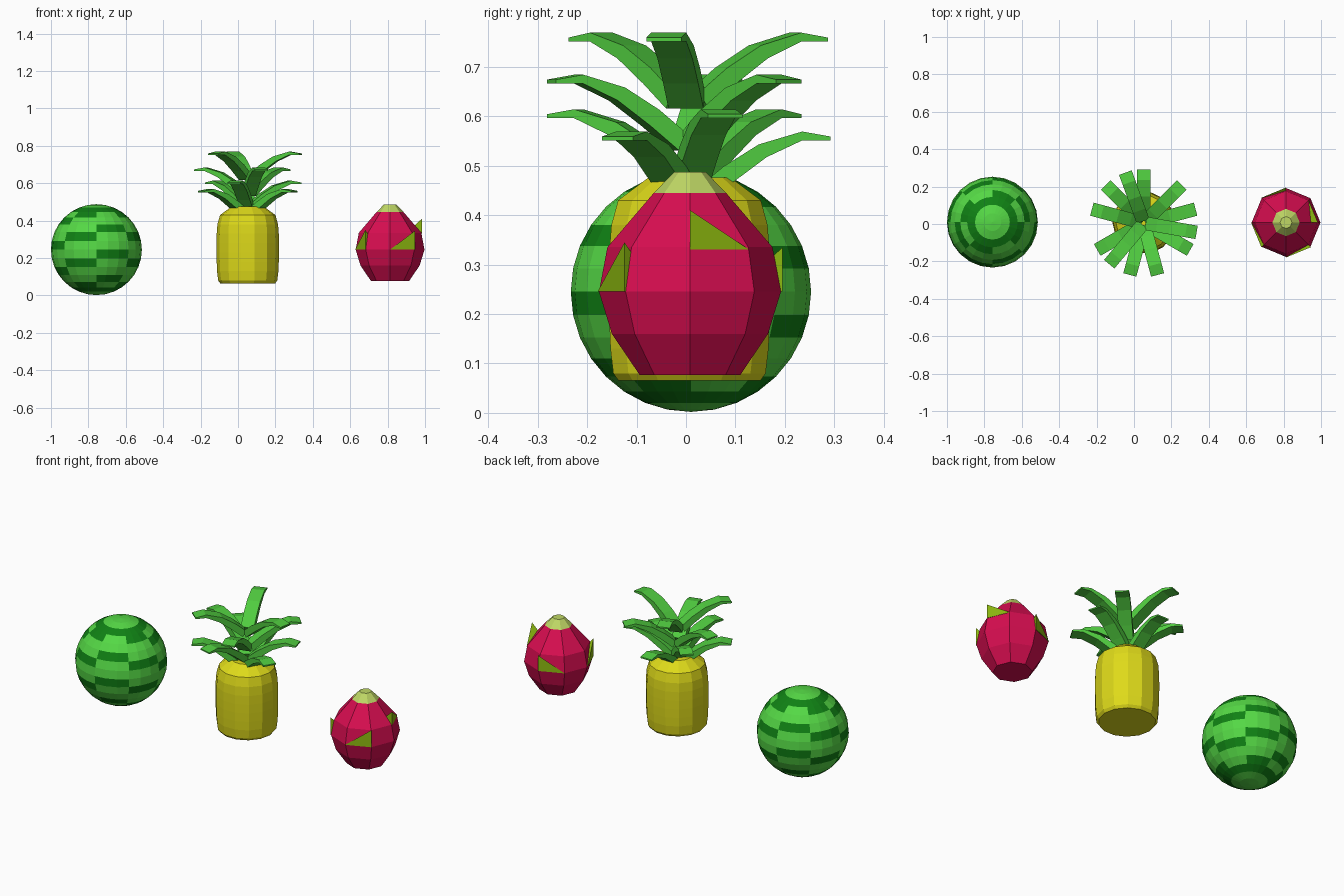
import bpy, bmesh
from math import sin, cos, radians, pi
from mathutils import Vector

if "Cube" in bpy.data.objects:
    bpy.data.objects.remove(bpy.data.objects["Cube"])


def material(name, rgb):
    m = bpy.data.materials.new(name)
    m.diffuse_color = (*rgb, 1)
    m.use_nodes = True
    m.node_tree.nodes["Principled BSDF"].inputs["Base Color"].default_value = m.diffuse_color
    return m


LIGHT = material("light_green", (0.09, 0.69, 0.06))
DARK = material("dark_green", (0.005, 0.22, 0.007))
YELLOW = material("yellow", (0.73, 0.70, 0.01))
LEAF = material("leaf_green", (0.08, 0.60, 0.05))
PINK = material("pink", (0.68, 0.004, 0.08))
LIME = material("lime", (0.27, 0.49, 0.005))
PALE = material("pale_lime", (0.52, 0.68, 0.13))


def finish(bm, name, loc, *mats):
    bmesh.ops.recalc_face_normals(bm, faces=bm.faces)
    me = bpy.data.meshes.new(name)
    bm.to_mesh(me)
    bm.free()
    for m in mats:
        me.materials.append(m)
    ob = bpy.data.objects.new(name, me)
    ob.location = loc
    bpy.context.collection.objects.link(ob)
    return ob


def polar(r, deg, z):
    return Vector((r * cos(radians(deg)), r * sin(radians(deg)), z))


def lathe(profile, sides):
    """Closed solid of revolution; returns the mesh and its rows of faces."""
    bm = bmesh.new()
    rings = [[bm.verts.new(polar(r, 360 * i / sides, z)) for i in range(sides)]
             for r, z in profile]
    rows = [[bm.faces.new((a[i], a[(i + 1) % sides], b[(i + 1) % sides], b[i]))
             for i in range(sides)] for a, b in zip(rings, rings[1:])]
    bm.faces.new(rings[0][::-1])
    top = bm.faces.new(rings[-1])
    return bm, rows, top


# Watermelon: sphere with stepped dark bands and a dark ring round each pole
SEG, RINGS, R = 24, 16, 0.243
bm = bmesh.new()
bmesh.ops.create_uvsphere(bm, u_segments=SEG, v_segments=RINGS, radius=R)
for f in bm.faces:
    c = f.calc_center_median()
    ring = int(c.angle(Vector((0, 0, 1))) / pi * RINGS)
    seg = int((pi + Vector((1, 0)).angle_signed(c.xy)) / (2 * pi) * SEG)
    step = (0, 1, 0, 2)[(seg // 3) % 4]
    if ring in (2, RINGS - 3):
        f.material_index = 1
    elif 2 < ring < RINGS - 3 and (ring + step) % 3 == 0:
        f.material_index = 1
finish(bm, "watermelon", (-0.757, 0.01, 0.245), LIGHT, DARK)

# Pineapple body: barrel with a staggered pattern of pyramid spikes
radii = (0.158, 0.164, 0.166, 0.167, 0.167, 0.166, 0.162, 0.148)
profile = [(0.147, 0.065)] + [(r, 0.08 + 0.05 * i) for i, r in enumerate(radii)] + [(0.085, 0.476)]
bm, rows, top = lathe(profile, 14)
spikes = [f for j, row in enumerate(rows[1:-1]) for i, f in enumerate(row) if (i + j) % 2]
bmesh.ops.poke(bm, faces=spikes, offset=0.034)
finish(bm, "pineapple_body", (0.052, 0.007, 0), YELLOW)

# Pineapple crown: four tiers of three arching leaves
ARCH = [(0.02, -0.135, 0.016), (0.08, -0.085, 0.016), (0.15, -0.037, 0.013),
        (0.23, -0.007, 0.009), (0.287, -0.012, 0.004)]   # radius, height, half thickness


def crown_leaf(name, deg, tip_z):
    bm = bmesh.new()
    out, side = polar(1, deg, 0), polar(0.036, deg + 90, 0)
    rings = []
    for r, z, t in ARCH:
        n = Vector((0, 0, t)) - out * t * (0.6 if r < 0.2 else 0)
        p = out * r + Vector((0, 0, tip_z + z))
        rings.append([bm.verts.new(q) for q in
                      (p - side - n, p + side - n, p + side + n, p - side + n)])
    for a, b in zip(rings, rings[1:]):
        for i in range(4):
            bm.faces.new((a[i], a[(i + 1) % 4], b[(i + 1) % 4], b[i]))
    bm.faces.new(rings[0])
    bm.faces.new(rings[-1])
    finish(bm, name, (0.052, 0.005, 0), LEAF)


for tier, (start, tip_z) in enumerate([(90, 0.567), (15, 0.612), (45, 0.682), (-10, 0.767)]):
    for k in range(3):
        crown_leaf(f"crown_leaf_{tier}_{k}", start + 120 * k, tip_z)

# Dragon fruit: eight-sided body with a pale cap
DRAGON = (0.813, 0.008, 0)
bm, rows, top = lathe([(0.102, 0.077), (0.158, 0.16), (0.184, 0.245), (0.167, 0.335),
                       (0.073, 0.445), (0.032, 0.487)], 8)
for f in rows[-1] + [top]:
    f.material_index = 1
finish(bm, "dragon_fruit_body", DRAGON, PINK, PALE)

# Dragon fruit scales: wedges rising straight up from one corner of a side
for k, (low, tall, r, z0, z1) in enumerate([(45, 0, 0.170, 0.33, 0.41), (-90, -45, 0.187, 0.245, 0.345),
                                            (180, 225, 0.187, 0.245, 0.35), (135, 90, 0.187, 0.245, 0.335)]):
    bm = bmesh.new()
    vs = [bm.verts.new(p) for p in (polar(r, low, z0), polar(r, tall, z0),
                                    polar(r, tall, z1), polar(r * 0.5, tall, z0))]
    for i in range(4):
        bm.faces.new(vs[:i] + vs[i + 1:])
    finish(bm, f"dragon_fruit_scale_{k}", DRAGON, LIME)
